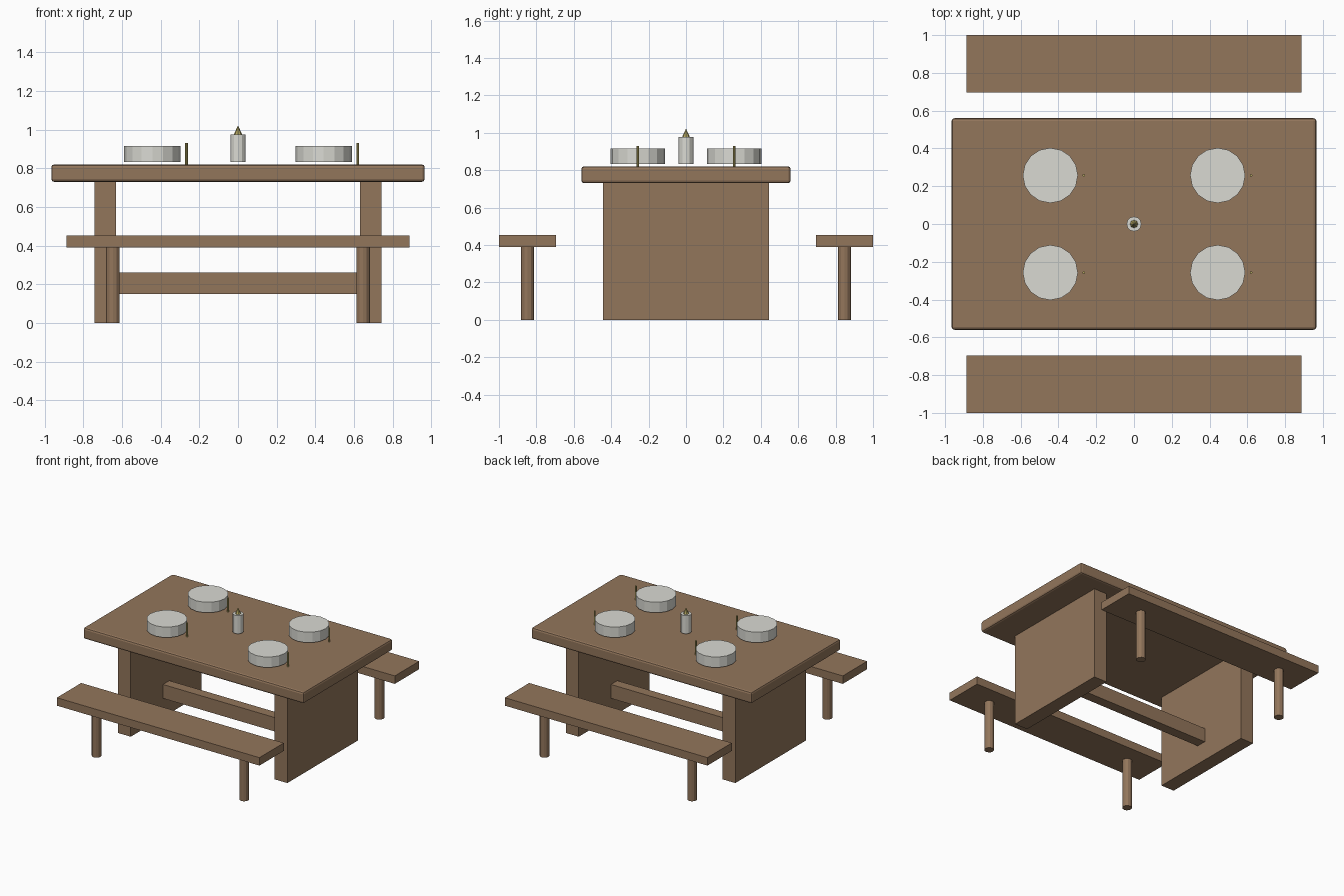
import bpy, math

if "Cube" in bpy.data.objects:
    bpy.data.objects.remove(bpy.data.objects["Cube"])

def material(name, color):
    m = bpy.data.materials.new(name)
    m.diffuse_color = (*color, 1)
    m.use_nodes = True
    m.node_tree.nodes["Principled BSDF"].inputs["Base Color"].default_value = m.diffuse_color
    return m

WOOD = material("wood", (0.29, 0.18, 0.105))
CERAMIC = material("ceramic", (0.70, 0.70, 0.65))
BRASS = material("brass", (0.45, 0.38, 0.12))

def box(name, x, y, z, mat=WOOD):
    """Box from (min, max) ranges."""
    bpy.ops.mesh.primitive_cube_add(size=1, location=[sum(r) / 2 for r in (x, y, z)])
    o = bpy.context.object
    o.name = name
    o.scale = [r[1] - r[0] for r in (x, y, z)]
    bpy.ops.object.transform_apply(location=False, rotation=False, scale=True)
    o.data.materials.append(mat)
    return o

def rod(name, x, y, z, r, sides, mat, r_top=None):
    """Upright cylinder or cone over the z range."""
    bpy.ops.mesh.primitive_cone_add(vertices=sides, radius1=r, radius2=r if r_top is None else r_top,
                                    depth=z[1] - z[0], location=(x, y, sum(z) / 2))
    o = bpy.context.object
    o.name = name
    o.data.materials.append(mat)
    return o

# table top with softened edges
top = box("table_top", (-0.966, 0.966), (-0.56, 0.56), (0.73, 0.82))
bevel = top.modifiers.new("bevel", 'BEVEL')
bevel.width = 0.015
bevel.segments = 2

# stretcher between the end panels
box("stretcher", (-0.64, 0.64), (-0.04, 0.04), (0.15, 0.26))

for s in (-1, 1):
    # end panels
    box("end_panel", sorted((s * 0.63, s * 0.743)), (-0.443, 0.443), (0, 0.73))
    # benches on two round legs
    box("bench_seat", (-0.888, 0.888), sorted((s * 0.695, s * 1.0)), (0.39, 0.453))
    for t in (-1, 1):
        rod("bench_leg", t * 0.647, s * 0.847, (0, 0.39), 0.035, 12, WOOD)
        # plates with an upright utensil beside each
        rod("plate", t * 0.443, s * 0.257, (0.832, 0.915), 0.146, 16, CERAMIC)
        rod("utensil", t * 0.443 + 0.177, s * 0.257, (0.82, 0.93), 0.007, 8, BRASS)

# candle and flame
rod("candle", 0, 0, (0.832, 0.976), 0.039, 12, CERAMIC)
rod("flame", 0, 0, (0.976, 1.022), 0.021, 8, BRASS, 0)
